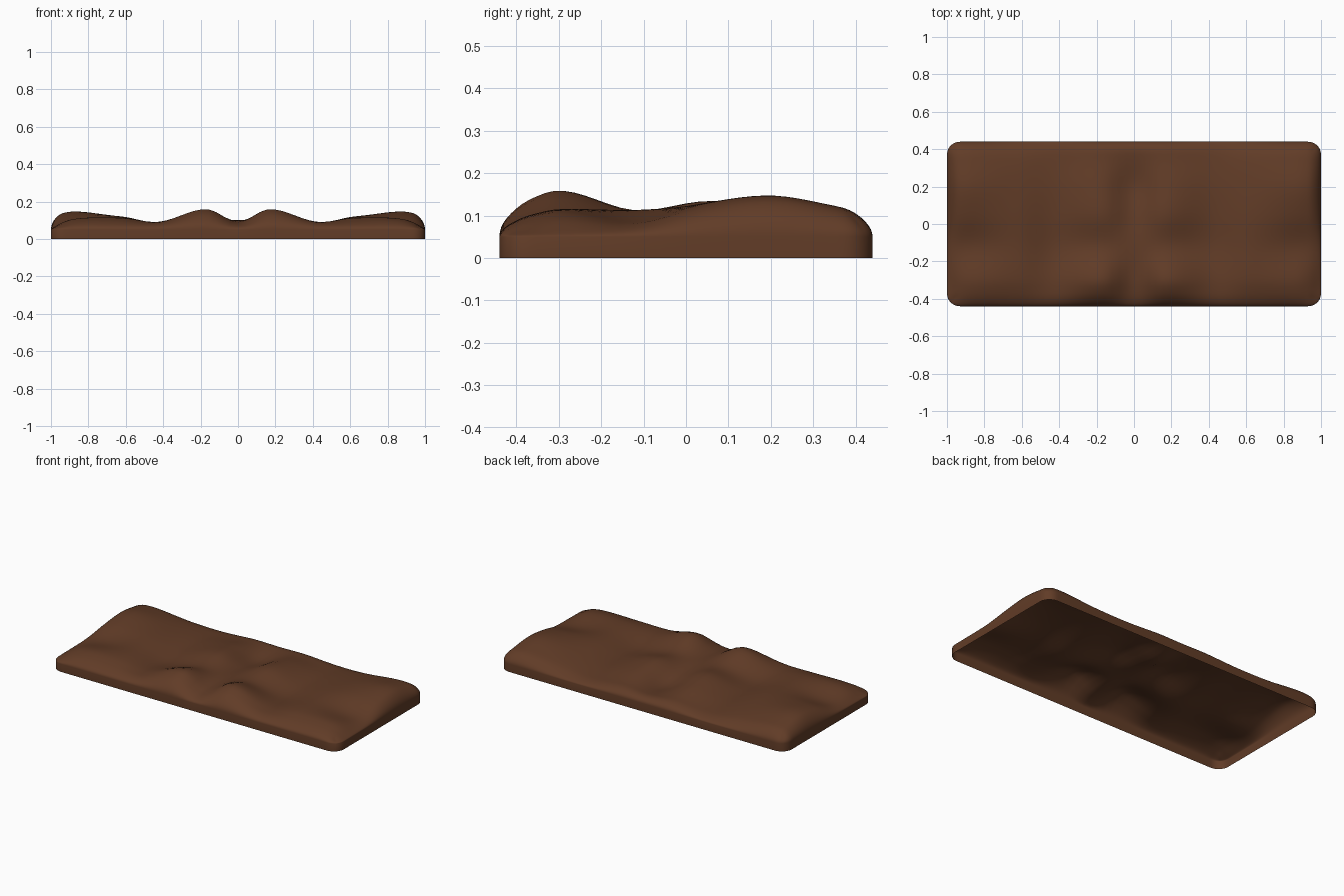
import bpy, bmesh, math

if "Cube" in bpy.data.objects:
    bpy.data.objects.remove(bpy.data.objects["Cube"])

HX, HY, R, WALL = 1.0, 0.44, 0.07, 0.05   # half sizes, edge rounding, straight wall height
NX, NY = 80, 44

# coarse relief of one half (mirrored in x): rows run front to back
XS = [0, .17, .42, .62, .87, 1]
YS = [-.44, -.3, -.12, .05, .2, .34, .44]
H = [[.075, .115, .085, .085, .085, .06],
     [.09, .16, .092, .112, .108, .065],
     [.10, .112, .075, .113, .088, .075],
     [.085, .135, .085, .12, .13, .11],
     [.065, .12, .088, .115, .147, .125],
     [.08, .097, .08, .10, .125, .11],
     [.09, .09, .07, .075, .10, .09]]


def spline(xs, vs, x):
    """Smooth curve through uneven points (cubic Hermite)."""
    n = len(xs)
    i = max(k for k in range(n - 1) if xs[k] <= x + 1e-9 or k == 0)

    def slope(k):
        a, b = max(k - 1, 0), min(k + 1, n - 1)
        return 0 if k == 0 else (vs[b] - vs[a]) / (xs[b] - xs[a])
    w = xs[i + 1] - xs[i]
    t = min(max((x - xs[i]) / w, 0), 1)
    return ((2*t**3 - 3*t**2 + 1) * vs[i] + (t**3 - 2*t**2 + t) * w * slope(i)
            + (3*t**2 - 2*t**3) * vs[i + 1] + (t**3 - t**2) * w * slope(i + 1))


def surface(x, y):
    """Flat grid point -> rounded-corner, bumpy soil point."""
    h = spline(YS, [spline(XS, row, abs(x)) for row in H], y)
    dx, dy = max(abs(x) - (HX - R), 0), max(abs(y) - (HY - R), 0)
    t = 1 - max(dx, dy) / R
    z = WALL + (h - WALL) * math.sqrt(max(0, 1 - (1 - t) ** 2))
    if dx and dy:
        f = max(dx, dy) / math.hypot(dx, dy)
        x = math.copysign(HX - R + dx * f, x)
        y = math.copysign(HY - R + dy * f, y)
    return x, y, z


def spaced(n, half):
    # denser towards the rounded rim
    return [half * math.sin(math.pi / 2 * (2 * i / n - 1)) for i in range(n + 1)]


# bumpy top
bm = bmesh.new()
grid = [[bm.verts.new(surface(x, y)) for x in spaced(NX, HX)] for y in spaced(NY, HY)]
for j in range(NY):
    for i in range(NX):
        bm.faces.new((grid[j][i], grid[j][i + 1], grid[j + 1][i + 1], grid[j + 1][i]))

# straight side walls, open underneath
rim = [e for e in bm.edges if e.is_boundary]
walls = bmesh.ops.extrude_edge_only(bm, edges=rim)
for v in walls["geom"]:
    if isinstance(v, bmesh.types.BMVert):
        v.co.z = 0
bmesh.ops.recalc_face_normals(bm, faces=bm.faces)
if sum(f.normal.z for f in bm.faces) < 0:
    bmesh.ops.reverse_faces(bm, faces=bm.faces)

mesh = bpy.data.meshes.new("soil_mound")
bm.to_mesh(mesh)
bm.free()
soil = bpy.data.objects.new("soil_mound", mesh)
bpy.context.collection.objects.link(soil)
mesh.shade_smooth()

mat = bpy.data.materials.new("brown soil")
mat.diffuse_color = (0.12, 0.045, 0.02, 1)
mat.use_nodes = True
mat.node_tree.nodes["Principled BSDF"].inputs["Base Color"].default_value = mat.diffuse_color
mesh.materials.append(mat)
